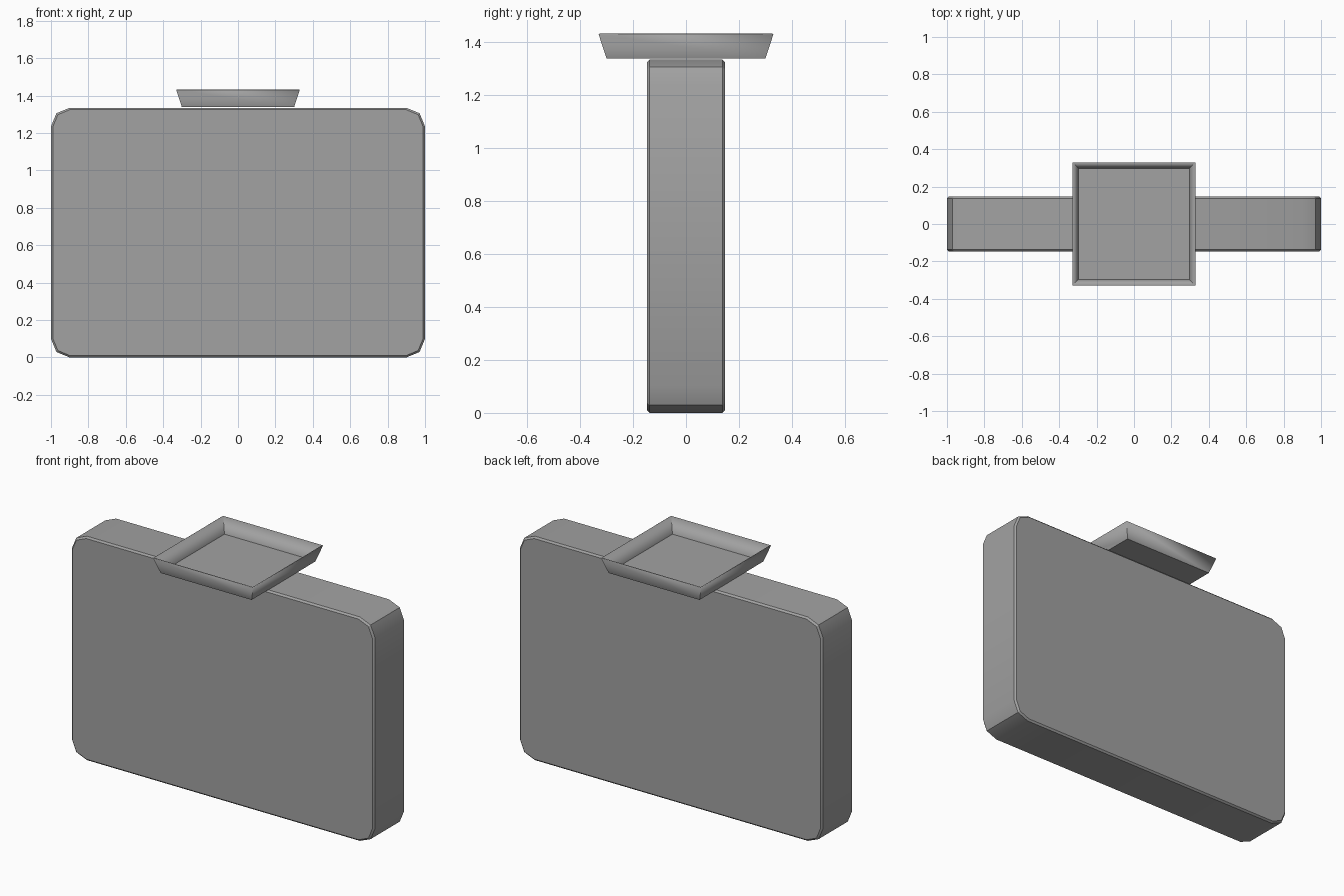
import bpy
import bmesh
import math

cube = bpy.data.objects.get("Cube")
if cube:
    bpy.data.objects.remove(cube, do_unlink=True)

GREY = (0.36, 0.36, 0.36, 1.0)
grey = bpy.data.materials.new("plain grey")
grey.use_nodes = True
grey.diffuse_color = GREY
grey.node_tree.nodes["Principled BSDF"].inputs["Base Color"].default_value = GREY

WIDTH, DEPTH, HEIGHT = 2.0, 0.294, 1.335   # main slab
TRAY_BASE, TRAY_TOP = 0.30, 0.33           # half widths of the tray
TRAY_Z, TRAY_HEIGHT = 1.338, 0.092


def add_object(name, bm):
    """Turn a bmesh into a grey object whose gentle edges are smooth."""
    bmesh.ops.recalc_face_normals(bm, faces=bm.faces)
    mesh = bpy.data.meshes.new(name)
    bm.to_mesh(mesh)
    bm.free()
    mesh.materials.append(grey)
    obj = bpy.data.objects.new(name, mesh)
    bpy.context.collection.objects.link(obj)
    bpy.ops.object.select_all(action='DESELECT')
    obj.select_set(True)
    bpy.context.view_layer.objects.active = obj
    bpy.ops.object.shade_smooth_by_angle(angle=math.radians(30))
    return obj


def box(size, center):
    bm = bmesh.new()
    bmesh.ops.create_cube(bm, size=1)
    bmesh.ops.scale(bm, vec=size, verts=bm.verts)
    bmesh.ops.translate(bm, vec=center, verts=bm.verts)
    return bm


# Upright slab: rounded corners, then a fine chamfer round front and back
bm = box((WIDTH, DEPTH, HEIGHT), (0, 0, HEIGHT / 2))
corners = [e for e in bm.edges
           if abs(e.verts[0].co.y - e.verts[1].co.y) > DEPTH / 2]
bmesh.ops.bevel(bm, geom=corners, offset=0.1, segments=2, profile=0.5,
                affect='EDGES')
rims = [e for e in bm.edges
        if abs(e.verts[0].co.y - e.verts[1].co.y) < DEPTH / 2]
bmesh.ops.bevel(bm, geom=rims, offset=0.01, segments=1, affect='EDGES')
add_object("upright_slab", bm)

# Shallow square tray with flared walls and an open top
side = 2 * TRAY_BASE
bm = box((side, side, TRAY_HEIGHT), (0, 0, TRAY_Z + TRAY_HEIGHT / 2))
top = max(bm.faces, key=lambda f: f.calc_center_median().z)
flare = TRAY_TOP / TRAY_BASE
bmesh.ops.scale(bm, vec=(flare, flare, 1), verts=top.verts)
bmesh.ops.delete(bm, geom=[top], context='FACES_ONLY')
tray = add_object("top_tray", bm)

# The open shell may have been turned inside out; make its floor face down
floor = min(tray.data.polygons, key=lambda p: p.center.z)
if floor.normal.z > 0:
    tray.data.flip_normals()
wall = tray.modifiers.new("thin wall", 'SOLIDIFY')
wall.thickness = 0.004
wall.offset = -1
wall.use_even_offset = True
